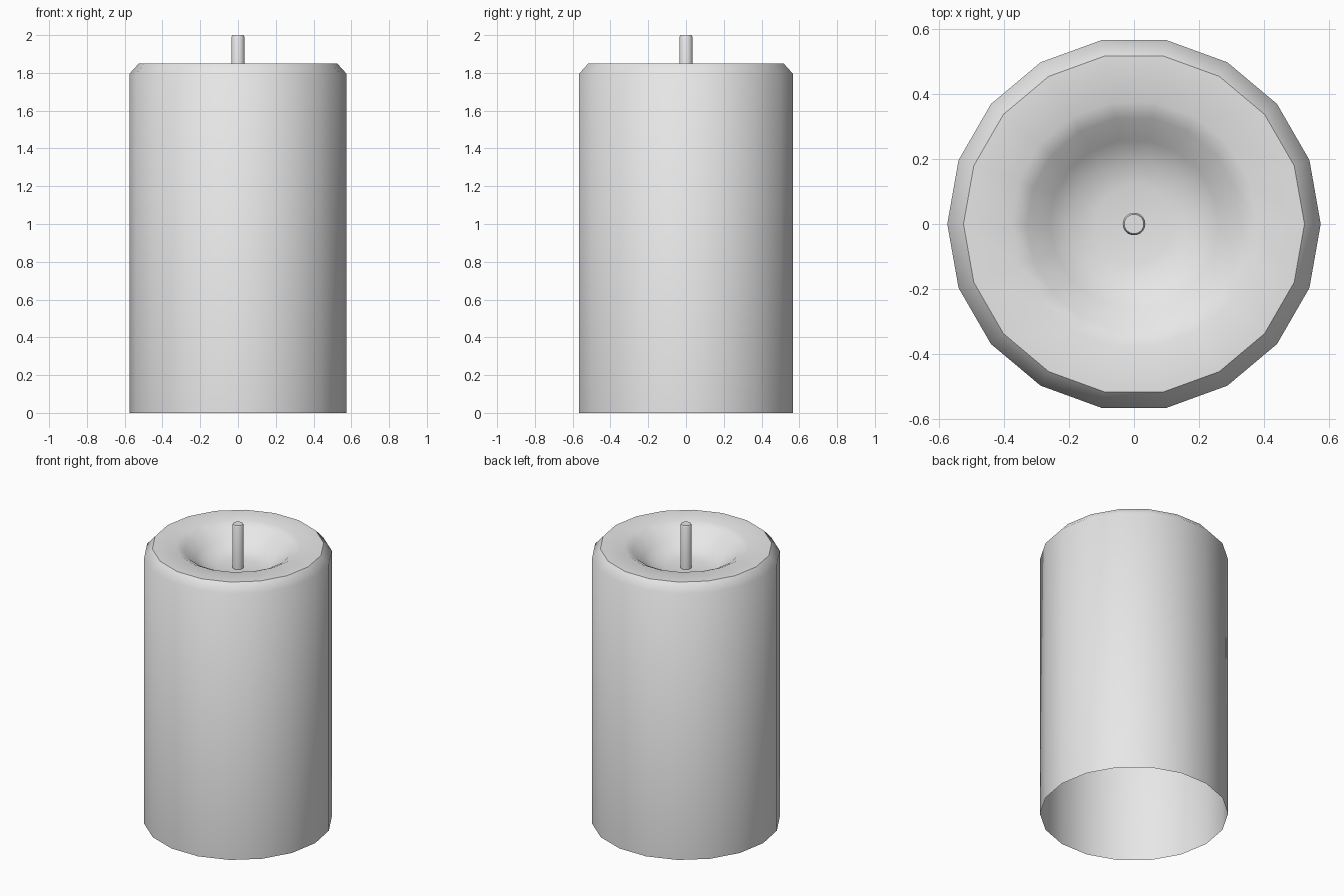
import bpy, bmesh
from math import cos, sin, tau, radians

old = bpy.data.objects.get("Cube")
if old:
    bpy.data.objects.remove(old)

# Plain grey wax
GREY = (0.8, 0.8, 0.8, 1)
wax = bpy.data.materials.new("plain_grey")
wax.use_nodes = True
wax.diffuse_color = GREY
wax.node_tree.nodes["Principled BSDF"].inputs["Base Color"].default_value = GREY


def lathe(name, profile, sides, angle):
    """Turn an (r, z) profile about z; a radius of 0 closes to a point."""
    bm = bmesh.new()
    rings = []
    for r, z in profile:
        if r == 0:
            rings.append([bm.verts.new((0, 0, z))] * sides)
        else:
            rings.append([bm.verts.new((r * cos(tau * i / sides), r * sin(tau * i / sides), z))
                          for i in range(sides)])
    for low, high in zip(rings, rings[1:]):
        for i in range(sides):
            j = (i + 1) % sides
            corners = dict.fromkeys((low[i], low[j], high[j], high[i]))
            bm.faces.new(list(corners))
    mesh = bpy.data.meshes.new(name)
    bm.to_mesh(mesh)
    bm.free()
    mesh.materials.append(wax)
    obj = bpy.data.objects.new(name, mesh)
    bpy.context.collection.objects.link(obj)
    bpy.ops.object.select_all(action="DESELECT")
    obj.select_set(True)
    bpy.context.view_layer.objects.active = obj
    bpy.ops.object.shade_smooth_by_angle(angle=radians(angle))
    return obj


# Candle body: open bottom, bevelled rim, melted hollow on top
lathe("candle_body",
      [(0.575, 0), (0.575, 1.795), (0.525, 1.85), (0.38, 1.85), (0.33, 1.825),
       (0.26, 1.765), (0.2, 1.725), (0.12, 1.71), (0, 1.705)],
      sides=18, angle=44)

# Wick standing in the hollow
lathe("wick",
      [(0, 1.695), (0.035, 1.695), (0.035, 1.99), (0.03, 2.0), (0, 2.0)],
      sides=18, angle=40)
